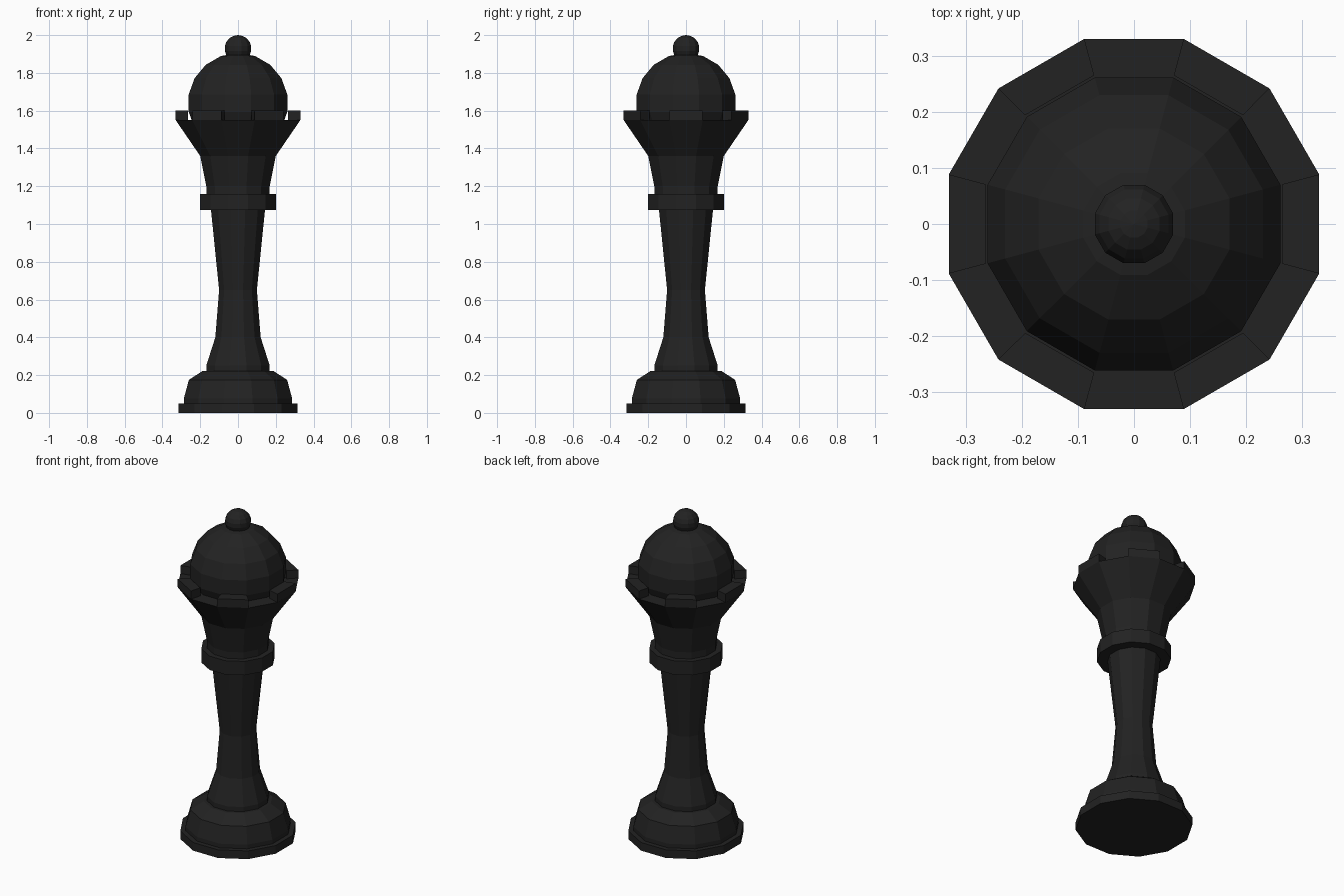
import bpy, bmesh, math

if "Cube" in bpy.data.objects:
    bpy.data.objects.remove(bpy.data.objects["Cube"])

SIDES = 12
STEP = 2 * math.pi / SIDES
FLAT = math.cos(STEP / 2)          # flat-to-centre distance / corner radius

mat = bpy.data.materials.new("black")
mat.diffuse_color = (0.016, 0.016, 0.016, 1)
mat.use_nodes = True
mat.node_tree.nodes["Principled BSDF"].inputs["Base Color"].default_value = mat.diffuse_color


def finish(bm, name):
    bmesh.ops.recalc_face_normals(bm, faces=bm.faces)
    mesh = bpy.data.meshes.new(name)
    bm.to_mesh(mesh)
    bm.free()
    mesh.materials.append(mat)
    obj = bpy.data.objects.new(name, mesh)
    bpy.context.collection.objects.link(obj)
    return obj


def corner(half_width, z, k):
    r, a = half_width / FLAT, (k + 0.5) * STEP
    return (r * math.cos(a), r * math.sin(a), z)


def lathe(name, profile):
    """Twelve-sided turned solid from (half width, height) pairs."""
    bm = bmesh.new()
    rings = [[bm.verts.new(corner(w, z, k)) for k in range(SIDES)] for w, z in profile]
    for a, b in zip(rings, rings[1:]):
        for k in range(SIDES):
            n = (k + 1) % SIDES
            bm.faces.new((a[k], a[n], b[n], b[k]))
    bm.faces.new(rings[0])
    bm.faces.new(rings[-1])
    return finish(bm, name)


def ball(name, half_width, z, rings=9):
    bm = bmesh.new()
    r = half_width / FLAT
    bmesh.ops.create_uvsphere(bm, u_segments=SIDES, v_segments=rings, radius=r)
    # turn so that flats face the axes; keep the height round
    for v in bm.verts:
        x, y = v.co.x, v.co.y
        c, s = math.cos(STEP / 2), math.sin(STEP / 2)
        v.co = (x * c - y * s, x * s + y * c, v.co.z * FLAT + z)
    return finish(bm, name)


# Turned body: foot, stem, collar and flared crown
lathe("body", [
    (0.315, 0), (0.315, 0.05), (0.287, 0.05), (0.287, 0.075),
    (0.26, 0.175), (0.187, 0.222), (0.168, 0.222), (0.168, 0.25),
    (0.12, 0.40), (0.10, 0.65), (0.143, 1.075),
    (0.20, 1.075), (0.20, 1.16), (0.168, 1.16), (0.168, 1.20),
    (0.20, 1.36), (0.33, 1.55)])

# Crown teeth on every second side
bm = bmesh.new()
for k in range(-1, SIDES - 1, 2):
    lo, hi = [[bm.verts.new(corner(w, z, i))
               for w, i in ((0.265, k), (0.33, k), (0.33, k + 1), (0.265, k + 1))]
              for z in (1.55, 1.60)]
    bm.faces.new(lo)
    bm.faces.new(hi)
    for i in range(4):
        j = (i + 1) % 4
        bm.faces.new((lo[i], lo[j], hi[j], hi[i]))
finish(bm, "crown_teeth")

# Dome and the small ball on top
ball("dome", 0.265, 1.64)
ball("top_ball", 0.071, 1.929)
